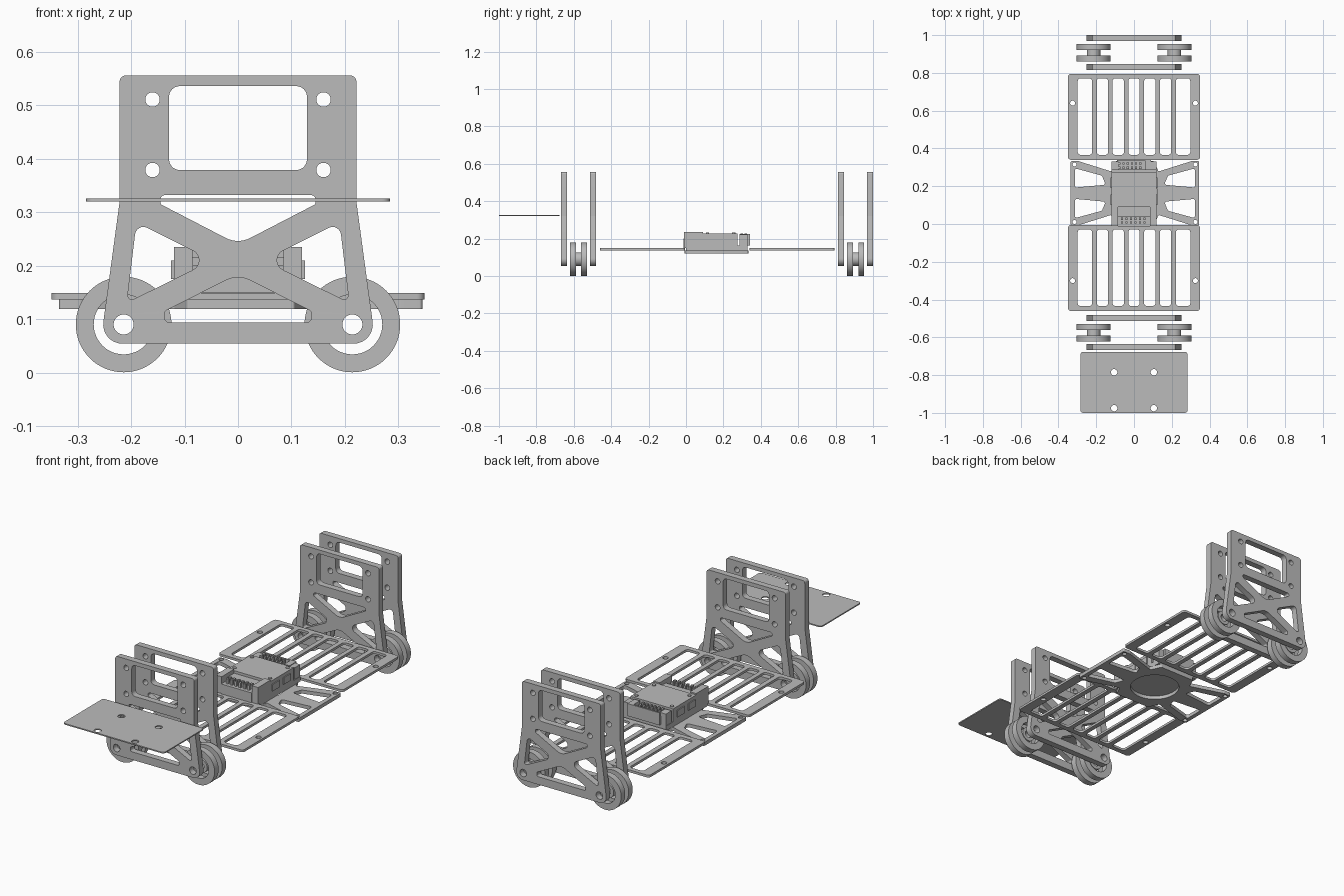
import bpy, bmesh, math
from mathutils import Vector, Matrix

if "Cube" in bpy.data.objects:
    bpy.data.objects.remove(bpy.data.objects["Cube"])

grey = bpy.data.materials.new("plain_grey")
grey.use_nodes = True
GREY = (0.5, 0.5, 0.5, 1)
grey.diffuse_color = GREY
grey.node_tree.nodes["Principled BSDF"].inputs["Base Color"].default_value = GREY


def fillet(points, radius):
    """Round the corners of a polygon; radius is one value or one per corner."""
    out, n = [], len(points)
    radii = radius if isinstance(radius, list) else [radius] * n
    for i, r in enumerate(radii):
        p = Vector(points[i])
        a = (Vector(points[i - 1]) - p).normalized()
        b = (Vector(points[(i + 1) % n]) - p).normalized()
        half = a.angle(b) / 2
        centre = p + (a + b).normalized() * (r / math.sin(half))
        start = p + a * (r / math.tan(half)) - centre
        end = p + b * (r / math.tan(half)) - centre
        turn = start.angle_signed(end)
        for k in range(9):
            out.append(centre + Matrix.Rotation(-turn * k / 8, 2) @ start)
    return out


def rect(x0, x1, y0, y1, r):
    return fillet([(x0, y0), (x1, y0), (x1, y1), (x0, y1)], r)


def circle(x, y, r, n=40):
    return [Vector((x + r * math.cos(math.tau * k / n), y + r * math.sin(math.tau * k / n)))
            for k in range(n)]


def finish(name, mesh):
    ob = bpy.data.objects.new(name, mesh)
    mesh.materials.append(grey)
    bpy.context.collection.objects.link(ob)
    bpy.ops.object.select_all(action="DESELECT")
    ob.select_set(True)
    bpy.context.view_layer.objects.active = ob
    bpy.ops.object.shade_smooth_by_angle(angle=math.radians(30))
    return ob


def sheet(name, loops, low, high, upright=False):
    """Cut sheet: first loop is the outline, the rest are holes."""
    curve = bpy.data.curves.new(name, "CURVE")
    curve.dimensions = "2D"
    curve.fill_mode = "BOTH"
    curve.extrude = (high - low) / 2
    for loop in loops:
        spline = curve.splines.new("POLY")
        spline.points.add(len(loop) - 1)
        for pt, co in zip(spline.points, loop):
            pt.co = (co.x, co.y, 0, 1)
        spline.use_cyclic_u = True
    temp = bpy.data.objects.new(name + "_outline", curve)
    bpy.context.collection.objects.link(temp)
    mesh = bpy.data.meshes.new_from_object(
        temp.evaluated_get(bpy.context.evaluated_depsgraph_get()))
    bpy.data.objects.remove(temp)
    mid = (low + high) / 2
    move = Matrix.Translation((0, mid, 0) if upright else (0, 0, mid))
    if upright:
        move = move @ Matrix.Rotation(math.pi / 2, 4, "X")
    bm = bmesh.new()
    bm.from_mesh(mesh)
    bmesh.ops.remove_doubles(bm, verts=bm.verts, dist=1e-5)
    bmesh.ops.transform(bm, matrix=move, verts=bm.verts)
    bmesh.ops.recalc_face_normals(bm, faces=bm.faces)
    bm.to_mesh(mesh)
    bm.free()
    return finish(name, mesh)


def boxes(name, items):
    """Several blocks in one object, each given as x0, x1, y0, y1, z0, z1."""
    bm = bmesh.new()
    for x0, x1, y0, y1, z0, z1 in items:
        m = Matrix.LocRotScale(((x0 + x1) / 2, (y0 + y1) / 2, (z0 + z1) / 2), None,
                               (x1 - x0, y1 - y0, z1 - z0))
        bmesh.ops.create_cube(bm, size=1, matrix=m)
    mesh = bpy.data.meshes.new(name)
    bm.to_mesh(mesh)
    bm.free()
    return finish(name, mesh)


def mirror(points):
    return [(-x, y) for x, y in reversed(points)]


# Upright wheel bracket: tapered outline, window, X-shaped brace, bolt and axle holes
AXLE_X, AXLE_Z = 0.214, 0.09
right_edge = [(0.2575, 0.054), (0.2215, 0.32), (0.2215, 0.556)]
bracket = [fillet(right_edge + mirror(right_edge), [0.036, 0.02, 0.012, 0.012, 0.02, 0.036]),
           rect(-0.129, 0.129, 0.379, 0.536, 0.02),
           fillet([(-0.145, 0.332), (-0.145, 0.315), (0, 0.24), (0.145, 0.315), (0.145, 0.332)],
                  [0.008, 0.006, 0.05, 0.006, 0.008]),
           fillet([(-0.137, 0.094), (0.137, 0.094), (0.137, 0.115), (0, 0.184), (-0.137, 0.115)],
                  [0.008, 0.008, 0.007, 0.05, 0.007])]
side_gap = [(0.19, 0.281), (0.048, 0.21), (0.208, 0.131)]
bracket += [fillet(side_gap, [0.016, 0.02, 0.008]),
            fillet(mirror(side_gap), [0.008, 0.02, 0.016])]
for s in (-1, 1):
    bracket.append(circle(s * AXLE_X, AXLE_Z, 0.0187))
    bracket += [circle(s * 0.16, z, 0.0135) for z in (0.379, 0.511)]

# Two wheel trucks: a pair of brackets with twin ring wheels on each axle
for end, y in (("front", -0.575), ("back", 0.907)):
    for side, off in (("outer", -0.093), ("inner", 0.061)):
        sheet(f"{end}_{side}_bracket", bracket, y + off, y + off + 0.032, True)
    for side, x in (("left", AXLE_X), ("right", -AXLE_X)):
        for label, off in (("a", -0.046), ("b", 0.014)):
            sheet(f"{end}_{side}_wheel_{label}",
                  [circle(x, AXLE_Z, 0.0895, 64), circle(x, AXLE_Z, 0.056, 48)],
                  y + off, y + off + 0.032, True)
        sheet(f"{end}_{side}_hub", [circle(x, AXLE_Z, 0.036), circle(x, AXLE_Z, 0.0187)],
              y - 0.03, y + 0.03, True)

# Slotted floor plates
for end, y0 in (("front", -0.46), ("back", 0.34)):
    y1 = y0 + 0.455
    loops = [rect(-0.349, 0.349, y0, y1, 0.015)]
    slots = [(k * 0.0835 - 0.03, k * 0.0835 + 0.03) for k in range(-2, 3)]
    slots += [(-0.298, -0.222), (0.222, 0.298)]
    loops += [rect(a, b, y0 + 0.026, y1 - 0.024, 0.015) for a, b in slots]
    hole_y = y0 + (0.16 if end == "front" else 0.3)
    loops += [circle(s * 0.325, hole_y, 0.013) for s in (-1, 1)]
    sheet(f"{end}_floor_plate", loops, 0.137, 0.149)

# Thin tray at the front
tray = [rect(-0.284, 0.284, -1.0, -0.677, 0.015)]
tray += [circle(x, y, 0.017) for x in (-0.105, 0.105) for y in (-0.785, -0.975)]
sheet("front_tray", tray, 0.32, 0.326)

# Centre chassis: waisted plate with four gaps, corner bolts and a round opening
CY, CX = 0.163, 0.005
corner = [(0.34, 0.17), (0.3, 0.17), (0.125, 0.115), (0.1, 0.17)]
upper = corner + mirror(corner)
outline = upper + [(-x, -y) for x, y in upper]


def place(points):
    return [(x + CX, y + CY) for x, y in points]


chassis = [fillet(place(outline), 0.006), circle(CX, CY, 0.118, 64)]
gap = [(0.318, 0.03), (0.318, 0.132), (0.175, 0.093), (0.155, 0.045)]
for sx in (-1, 1):
    for sy in (-1, 1):
        chassis.append(fillet(place([(sx * x, sy * y) for x, y in gap]), 0.01))
        chassis.append(circle(CX + sx * 0.32, CY + sy * 0.152, 0.011))
sheet("centre_chassis", chassis, 0.119, 0.137)

# Control unit: base board, raised housing, end connectors with pins and side ports
boxes("control_unit_base", [(-0.12, 0.12, 0.0, 0.33, 0.137, 0.162)])
boxes("control_unit_housing", [(-0.12, 0.12, 0.09, 0.275, 0.162, 0.228)])
boxes("rear_connector", [(-0.09, 0.09, 0.285, 0.342, 0.162, 0.205),
                         (-0.09, 0.09, 0.334, 0.342, 0.205, 0.225),
                         (0.06, 0.09, 0.285, 0.342, 0.205, 0.225)])
boxes("rear_pins", [(x * 0.022 - 0.083, x * 0.022 - 0.071, y, y + 0.012, 0.205, 0.228)
                    for x in range(6) for y in (0.292, 0.314)])
boxes("front_connector", [(-0.085, 0.085, 0.04, 0.09, 0.162, 0.215),
                          (-0.085, 0.085, -0.014, 0.04, 0.15, 0.2),
                          (-0.12, -0.085, -0.01, 0.09, 0.15, 0.235),
                          (0.085, 0.12, -0.01, 0.09, 0.15, 0.235)])
boxes("front_pins", [(x * 0.024 - 0.07, x * 0.024 - 0.058, y, y + 0.012, 0.2, 0.225)
                     for x in range(6) for y in (0.002, 0.022)])
ports = []
for s in (-1, 1):
    for y in (0.1, 0.19):
        ports.append((s * 0.122 - 0.003, s * 0.122 + 0.003, y, y + 0.055, 0.175, 0.21))
    ports.append((s * 0.1 - 0.018, s * 0.1 + 0.018, 0.285, 0.33, 0.162, 0.222))
boxes("side_ports", ports)
for s in (-1, 1):
    for y in (0.115, 0.255):
        sheet("housing_screw", [circle(s * 0.1, y, 0.009, 16)], 0.228, 0.232)
